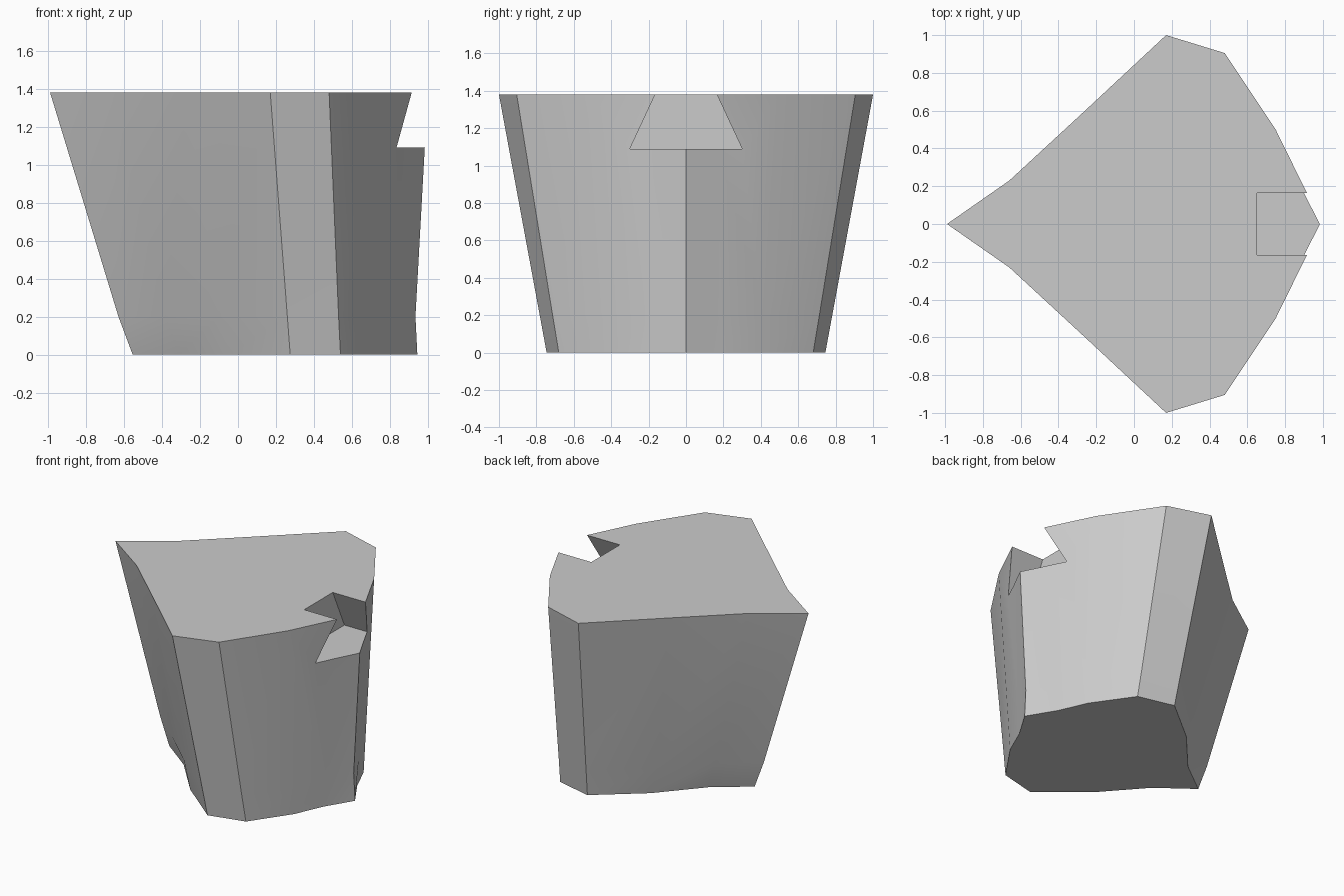
import bpy, bmesh, math

old = bpy.data.objects.get("Cube")
if old:
    bpy.data.objects.remove(old, do_unlink=True)

grey = bpy.data.materials.new("plain_grey")
grey.use_nodes = True
colour = (0.6, 0.6, 0.6, 1)
grey.diffuse_color = colour
grey.node_tree.nodes["Principled BSDF"].inputs["Base Color"].default_value = colour


def loft(name, rings):
    """Bridge closed rings of 3D points and cap both ends."""
    bm = bmesh.new()
    loops = [[bm.verts.new(p) for p in ring] for ring in rings]
    n = len(loops[0])
    for low, high in zip(loops, loops[1:]):
        for i in range(n):
            j = (i + 1) % n
            bm.faces.new((low[i], low[j], high[j], high[i]))
    bm.faces.new(loops[0][::-1])
    bm.faces.new(loops[-1])
    bmesh.ops.recalc_face_normals(bm, faces=bm.faces)
    mesh = bpy.data.meshes.new(name)
    bm.to_mesh(mesh)
    bm.free()
    obj = bpy.data.objects.new(name, mesh)
    bpy.context.collection.objects.link(obj)
    mesh.materials.append(grey)
    return obj


def mirrored(half, z):
    """Half outline from the rear tip to the nose, mirrored across y."""
    other = [(x, -y) for x, y in half[-2:0:-1]]
    return [(x, y, z) for x, y in half + other]


# Half outlines: base, just above the base, and top
base = [(-.555, 0), (-.31, -.185), (-.05, -.48), (.275, -.745),
        (.54, -.68), (.735, -.40), (.823, -.20), (.945, 0)]
ankle = [(-.63, 0), (-.385, -.216), (-.10, -.48), (.26, -.782),
         (.53, -.713), (.737, -.415), (.842, -.19), (.935, 0)]
top = [(-.99, 0), (-.66, -.23), (-.27, -.59), (.17, -1),
       (.48, -.905), (.75, -.50), (.915, -.165), (1.0, 0)]
block = loft("tapered_block", [mirrored(base, 0), mirrored(ankle, .2), mirrored(top, 1.38)])

# Dovetail slot cut into the upper nose; it narrows towards the top
slope = (.30 - .165) / .29
floor_z, high_z = 1.09, 1.48
half_low, half_high = .30, .30 - slope * (high_z - floor_z)
section = [(-half_low, floor_z), (half_low, floor_z), (half_high, high_z), (-half_high, high_z)]
cutter = loft("slot_cutter", [[(x, y, z) for y, z in section] for x in (.65, 1.3)])
cutter.hide_render = True

cut = block.modifiers.new("slot", "BOOLEAN")
cut.operation = "DIFFERENCE"
cut.solver = "EXACT"
cut.object = cutter
bpy.ops.object.select_all(action="DESELECT")
block.select_set(True)
bpy.context.view_layer.objects.active = block
bpy.ops.object.modifier_apply(modifier=cut.name)
bpy.data.objects.remove(cutter, do_unlink=True)

# Soft side panels with crisp main edges
bpy.ops.object.shade_smooth_by_angle(angle=math.radians(30))
